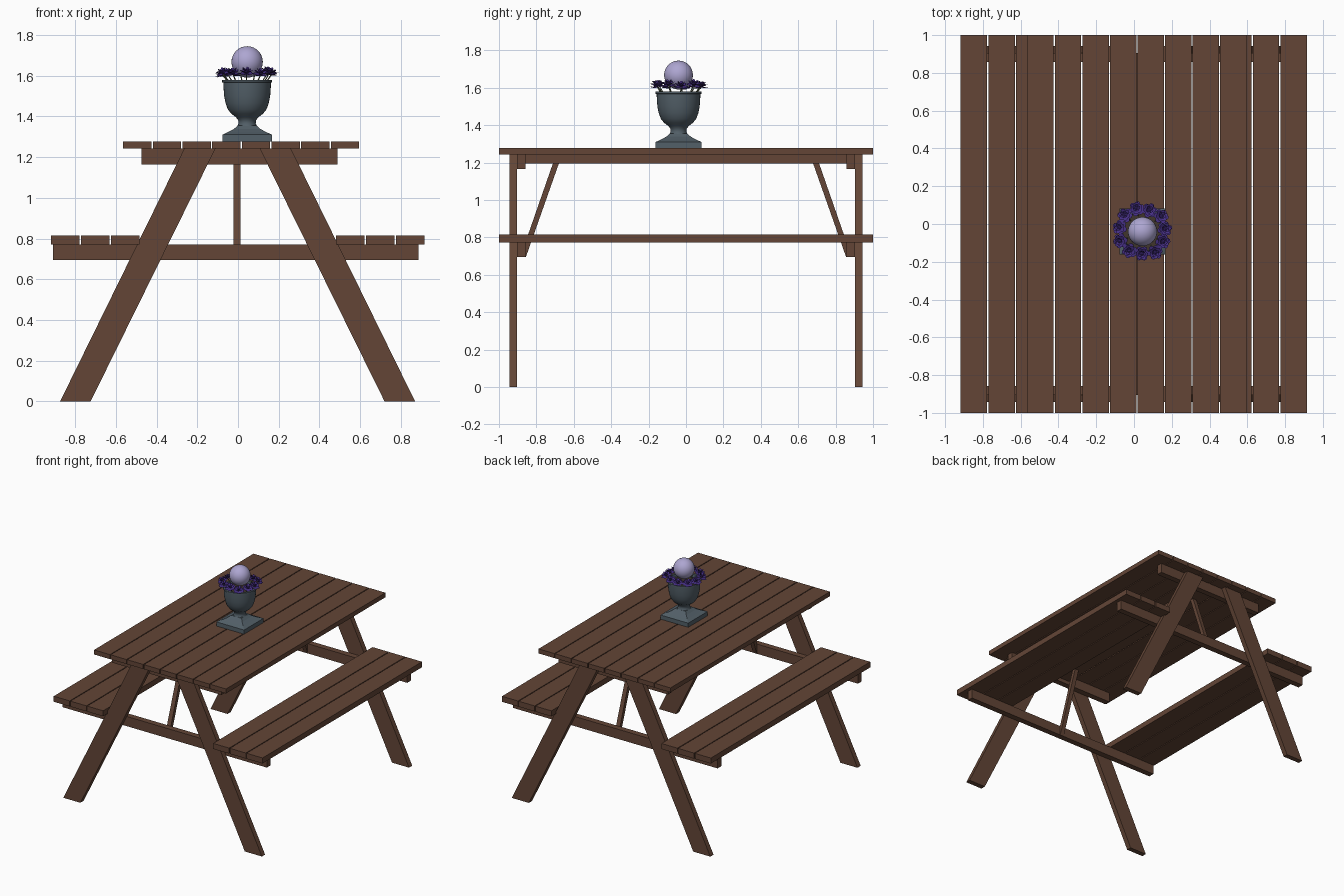
import bpy, bmesh, math, random
from mathutils import Matrix, Vector

if "Cube" in bpy.data.objects:
    bpy.data.objects.remove(bpy.data.objects["Cube"])

random.seed(4)
CX, CY = 0.045, -0.04   # urn centre on the table


def mat(name, rgb):
    m = bpy.data.materials.new(name)
    m.diffuse_color = (*rgb, 1)
    m.use_nodes = True
    m.node_tree.nodes["Principled BSDF"].inputs["Base Color"].default_value = m.diffuse_color
    return m


WOOD = mat("brown wood", (0.125, 0.060, 0.037))
STONE = mat("blue grey stone", (0.085, 0.115, 0.138))
PURPLE = mat("purple petals", (0.060, 0.028, 0.230))
STEM = mat("dull green stems", (0.10, 0.12, 0.06))
SOIL = mat("dark soil", (0.05, 0.035, 0.025))
LILAC = mat("pale lilac", (0.42, 0.38, 0.64))


def finish(name, bm, m, smooth=False):
    bmesh.ops.recalc_face_normals(bm, faces=bm.faces)
    me = bpy.data.meshes.new(name)
    bm.to_mesh(me)
    bm.free()
    me.materials.append(m)
    ob = bpy.data.objects.new(name, me)
    bpy.context.collection.objects.link(ob)
    if smooth:
        bpy.ops.object.select_all(action='DESELECT')
        ob.select_set(True)
        bpy.context.view_layer.objects.active = ob
        bpy.ops.object.shade_smooth_by_angle(angle=math.radians(40))
    return ob


def prism(name, pts, m=WOOD):
    """Solid between two matching outlines (list of bottom points, list of top points)."""
    bm = bmesh.new()
    a, b = [[bm.verts.new(p) for p in ring] for ring in pts]
    n = len(a)
    bm.faces.new(a)
    bm.faces.new(b)
    for i in range(n):
        bm.faces.new((a[i], a[(i + 1) % n], b[(i + 1) % n], b[i]))
    return finish(name, bm, m)


def box(name, x0, x1, y0, y1, z0, z1, m=WOOD):
    sq = [(x0, y0), (x1, y0), (x1, y1), (x0, y1)]
    return prism(name, [[(x, y, z) for x, y in sq] for z in (z0, z1)], m)


def lathe(name, profile, m, seg=40):
    bm = bmesh.new()
    rings = [[bm.verts.new((CX + r * math.cos(2 * math.pi * i / seg),
                            CY + r * math.sin(2 * math.pi * i / seg), z))
              for i in range(seg)] for r, z in profile]
    for a, b in zip(rings, rings[1:]):
        for i in range(seg):
            j = (i + 1) % seg
            bm.faces.new((a[i], a[j], b[j], b[i]))
    bm.faces.new(rings[0])
    bm.faces.new(rings[-1])
    return finish(name, bm, m, True)


# Table top and bench planks
for i in range(8):
    x = -0.564 + i * 0.1457
    box(f"table_plank_{i + 1}", x, x + 0.139, -1, 1, 1.242, 1.278)
for side, start in (("left", -0.918), ("right", 0.482)):
    for i in range(3):
        x = start + i * 0.1467
        box(f"{side}_bench_plank_{i + 1}", x, x + 0.140, -1, 1, 0.772, 0.816)

# Plank under the middle of the table
box("centre_support_plank", -0.075, 0.065, -0.903, 0.903, 1.195, 1.242)

# End frames: legs, cross beams and diagonal braces
for end, s in (("front", -1), ("back", 1)):
    y0, y1 = s * 0.857, s * 0.904
    box(f"{end}_table_beam", -0.474, 0.488, y0, y1, 1.165, 1.242)
    box(f"{end}_bench_beam", -0.910, 0.886, y0, y1, 0.695, 0.772)
    for side, k in (("left", -1), ("right", 1)):
        prof = [(0.722, 0), (0.872, 0), (0.262, 1.242), (0.109, 1.242)]
        prism(f"{end}_{side}_leg",
              [[(k * x - 0.002, s * y, z) for x, z in prof] for y in (0.903, 0.943)])
    prof = [(0.856, 0.695), (0.886, 0.695), (0.711, 1.197), (0.679, 1.197)]
    prism(f"{end}_brace", [[(x, s * y, z) for y, z in prof] for x in (-0.022, 0.012)])

# Urn: square foot, curved square plinth, round bowl
box("urn_foot", CX - 0.122, CX + 0.122, CY - 0.122, CY + 0.122, 1.278, 1.311, STONE)
bm = bmesh.new()
rings = [[bm.verts.new((CX + sx * h, CY + sy * h, z))
          for sx, sy in ((-1, -1), (1, -1), (1, 1), (-1, 1))]
         for h, z in ((0.120, 1.311), (0.092, 1.324), (0.066, 1.338), (0.046, 1.355))]
for a, b in zip(rings, rings[1:]):
    for i in range(4):
        bm.faces.new((a[i], a[(i + 1) % 4], b[(i + 1) % 4], b[i]))
bm.faces.new(rings[0])
bm.faces.new(rings[-1])
finish("urn_plinth", bm, STONE)
lathe("urn_bowl", [(0.062, 1.335), (0.050, 1.350), (0.042, 1.365), (0.044, 1.382),
                   (0.056, 1.397), (0.078, 1.413), (0.095, 1.435), (0.106, 1.465),
                   (0.113, 1.50), (0.116, 1.54), (0.117, 1.566), (0.123, 1.568),
                   (0.123, 1.580), (0.108, 1.580), (0.104, 1.555)], STONE)
lathe("soil", [(0.105, 1.550), (0.105, 1.558)], SOIL, 24)

# Pale ball in the middle of the flowers
bm = bmesh.new()
bmesh.ops.create_uvsphere(bm, u_segments=32, v_segments=16, radius=0.077,
                          matrix=Matrix.Translation((CX, CY, 1.668)))
finish("ball", bm, LILAC, True)


# Flowers: rosettes of cupped petals on short stems
def petal(bm, M, size, width, lift):
    pts = [(0.004, 0, 0), (size * 0.6, -width, lift * 0.5), (size, -width * 0.4, lift),
           (size, width * 0.4, lift), (size * 0.6, width, lift * 0.5)]
    bm.faces.new([bm.verts.new(M @ Vector(p)) for p in pts])


flowers, stems = bmesh.new(), bmesh.new()
COUNT = 11
for i in range(COUNT):
    a = 2 * math.pi * (i + 0.2) / COUNT
    r = 0.121 + random.uniform(-0.006, 0.006)
    c = Vector((CX + r * math.cos(a), CY + r * math.sin(a),
                1.606 + random.uniform(-0.005, 0.007)))
    base = (Matrix.Translation(c) @ Matrix.Rotation(a, 4, 'Z')
            @ Matrix.Rotation(random.uniform(0.1, 0.4), 4, 'Y'))
    for size, width, lift, n, h in ((0.040, 0.018, 0.003, 6, 0),
                                    (0.032, 0.015, 0.015, 6, 0.005),
                                    (0.020, 0.011, 0.021, 5, 0.010)):
        twist = random.uniform(0, 1)
        for k in range(n):
            M = (base @ Matrix.Translation((0, 0, h))
                 @ Matrix.Rotation(twist + 2 * math.pi * k / n, 4, 'Z'))
            petal(flowers, M, size, width, lift)
    bmesh.ops.create_icosphere(flowers, subdivisions=1, radius=0.012,
                               matrix=base @ Matrix.Translation((0, 0, 0.012)))
    root = Vector((CX + 0.085 * math.cos(a), CY + 0.085 * math.sin(a), 1.555))
    d = c - root
    M = Matrix.Translation((c + root) / 2) @ d.to_track_quat('Z', 'Y').to_matrix().to_4x4()
    bmesh.ops.create_cone(stems, cap_ends=True, segments=6, radius1=0.003,
                          radius2=0.003, depth=d.length, matrix=M)
finish("flowers", flowers, PURPLE)
finish("flower_stems", stems, STEM)
